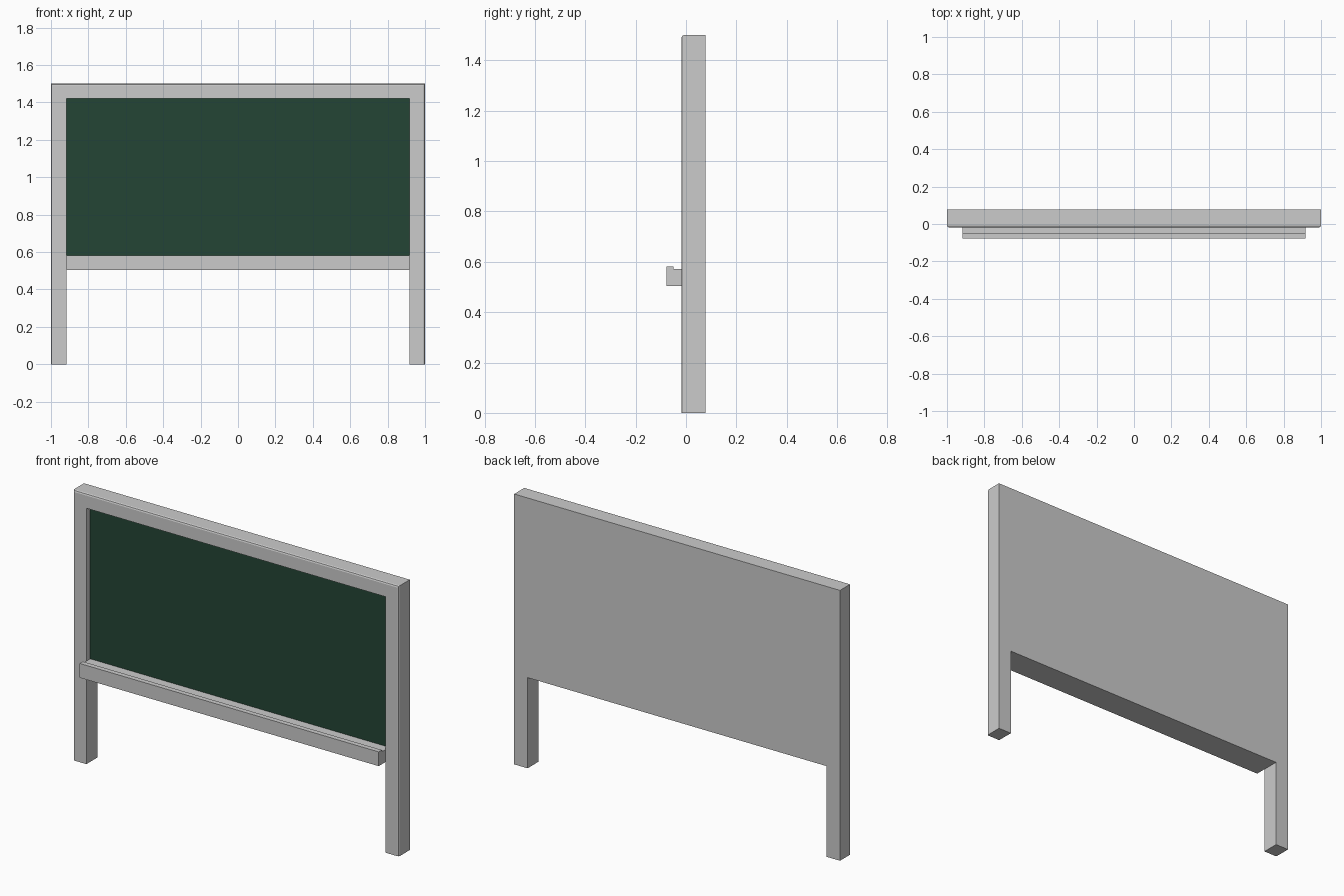
import bpy, bmesh
from mathutils import Vector

if "Cube" in bpy.data.objects:
    bpy.data.objects.remove(bpy.data.objects["Cube"])

W, INNER, TOP = 1.0, 0.918, 1.5
FRONT, BACK, BOARD_Y = -0.018, 0.078, 0.015
BOT, BOARD_TOP, TRAY_FLOOR, LIP_TOP = 0.503, 1.42, 0.572, 0.582


def prism(name, profile, offset, bevel_test=None):
    """Extrude a closed 3D profile along an offset, optionally rounding chosen edges."""
    bm = bmesh.new()
    face = bm.faces.new([bm.verts.new(p) for p in profile])
    ext = bmesh.ops.extrude_face_region(bm, geom=[face], use_keep_orig=True)
    moved = [v for v in ext["geom"] if isinstance(v, bmesh.types.BMVert)]
    bmesh.ops.translate(bm, verts=moved, vec=Vector(offset))
    bmesh.ops.recalc_face_normals(bm, faces=bm.faces)
    if bevel_test:
        edges = [e for e in bm.edges if bevel_test(e)]
        bmesh.ops.bevel(bm, geom=edges, offset=0.01, segments=2,
                        profile=0.5, affect='EDGES')
    mesh = bpy.data.meshes.new(name)
    bm.to_mesh(mesh)
    bm.free()
    obj = bpy.data.objects.new(name, mesh)
    bpy.context.collection.objects.link(obj)
    return obj


def box(name, x, y0, y1, z0, z1):
    return prism(name, [(-x, y0, z0), (x, y0, z0), (x, y0, z1), (-x, y0, z1)],
                 (0, y1 - y0, 0))


def outer_front(e):
    a, b = (v.co for v in e.verts)
    if max(a.y, b.y) > FRONT + 1e-4:
        return False
    side = min(abs(a.x), abs(b.x)) > W - 1e-4 and a.x * b.x > 0
    return side or min(a.z, b.z) > TOP - 1e-4


# Legs and top rail: one inverted U with softened outer front edges
outline = [(-W, 0), (-W, TOP), (W, TOP), (W, 0),
           (INNER, 0), (INNER, BOARD_TOP), (-INNER, BOARD_TOP), (-INNER, 0)]
prism("leg_frame", [(x, FRONT, z) for x, z in outline],
      (0, BACK - FRONT, 0), outer_front)

# Solid backing between the legs, flush with the back
box("back_panel", INNER, BOARD_Y + 0.005, BACK, BOT, BOARD_TOP)

# Green writing surface
green = bpy.data.materials.new("board_green")
green.diffuse_color = (0.017, 0.06, 0.035, 1)
green.use_nodes = True
green.node_tree.nodes["Principled BSDF"].inputs["Base Color"].default_value = green.diffuse_color
board = box("writing_surface", INNER, BOARD_Y, BOARD_Y + 0.005, TRAY_FLOOR, BOARD_TOP)
board.data.materials.append(green)

# Chalk tray with raised front lip, doubling as the bottom rail
tray = [(-0.078, BOT), (-0.078, LIP_TOP), (-0.05, LIP_TOP), (-0.05, TRAY_FLOOR),
        (BOARD_Y + 0.005, TRAY_FLOOR), (BOARD_Y + 0.005, BOT)]
prism("chalk_tray", [(-INNER, y, z) for y, z in tray], (2 * INNER, 0, 0))
